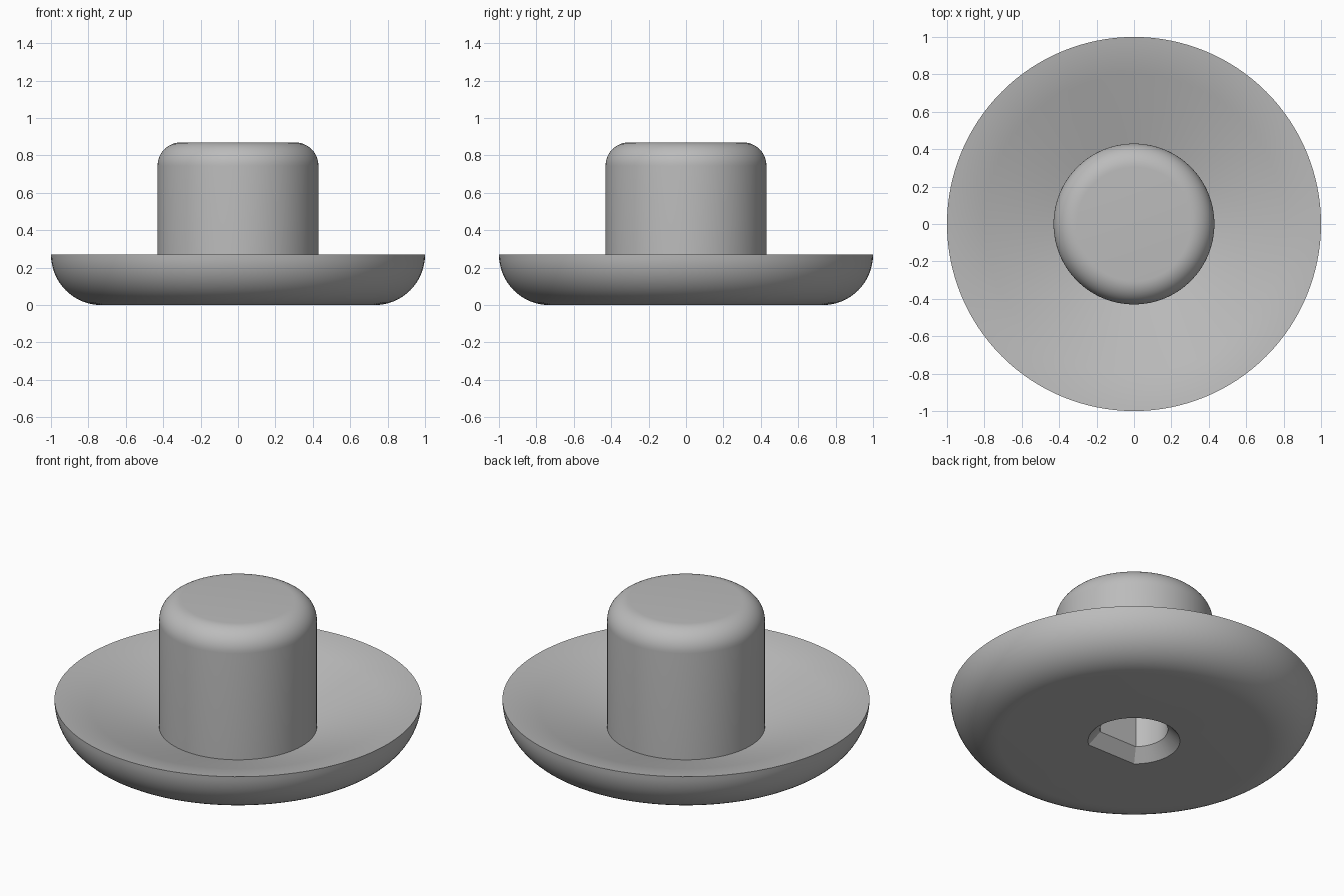
import bpy
import bmesh
from math import sin, cos, pi, sqrt, asin

cube = bpy.data.objects.get("Cube")
if cube:
    bpy.data.objects.remove(cube, do_unlink=True)

SEGMENTS = 128

grey = bpy.data.materials.new("plain grey")
grey.use_nodes = True
colour = (0.5, 0.5, 0.5, 1)
grey.diffuse_color = colour
grey.node_tree.nodes["Principled BSDF"].inputs["Base Color"].default_value = colour


def arc(cx, cz, radius, start, end, steps):
    """Profile points on a circle, as (radius, height)."""
    angles = [start + (end - start) * i / steps for i in range(steps + 1)]
    return [(cx + radius * cos(a), cz + radius * sin(a)) for a in angles]


def loft(name, rings):
    """Closed solid through rings of equal point count, listed bottom to top."""
    bm = bmesh.new()
    loops = [[bm.verts.new(p) for p in ring] for ring in rings]
    n = len(loops[0])
    for low, high in zip(loops, loops[1:]):
        for i in range(n):
            j = (i + 1) % n
            bm.faces.new((low[i], low[j], high[j], high[i]))
    bm.faces.new(loops[0][::-1])
    bm.faces.new(loops[-1])
    bmesh.ops.recalc_face_normals(bm, faces=bm.faces)
    mesh = bpy.data.meshes.new(name)
    bm.to_mesh(mesh)
    bm.free()
    mesh.materials.append(grey)
    obj = bpy.data.objects.new(name, mesh)
    bpy.context.collection.objects.link(obj)
    return obj


def circle(r, z):
    return [(r * cos(2 * pi * i / SEGMENTS), r * sin(2 * pi * i / SEGMENTS), z)
            for i in range(SEGMENTS)]


def d_shape(r, flat, z, steps=48):
    """Circle cut straight at y = -flat."""
    a = asin(flat / r)
    start, end = -a, pi + a
    angles = [start + (end - start) * i / steps for i in range(steps + 1)]
    return [(r * cos(t), r * sin(t), z) for t in angles]


# Dish with rounded underside and sloping top, then post with rounded top
profile = arc(0.73, 0.27, 0.27, -pi / 2, 0, 16)
steps = 8
for i in range(1, steps + 1):
    t = i / steps
    profile.append((1 - 0.2 * t, 0.27 - 0.026 * t - 0.019 * t * t))
profile.append((0.43, 0.106))
profile += arc(0.305, 0.745, 0.125, 0, pi / 2, 12)
knob = loft("knob_body", [circle(r, z) for r, z in profile])

# D-shaped shaft socket with chamfered mouth
socket = loft("socket_cutter", [
    d_shape(0.26, 0.2, -0.01),
    d_shape(0.185, 0.135, 0.07),
    d_shape(0.185, 0.135, 0.6),
])
socket.hide_render = True

cut = knob.modifiers.new("socket", "BOOLEAN")
cut.operation = "DIFFERENCE"
cut.solver = "EXACT"
cut.object = socket

bpy.ops.object.select_all(action="DESELECT")
knob.select_set(True)
bpy.context.view_layer.objects.active = knob
bpy.ops.object.modifier_apply(modifier=cut.name)
bpy.data.objects.remove(socket, do_unlink=True)
bpy.ops.object.shade_smooth_by_angle(angle=pi / 6)
